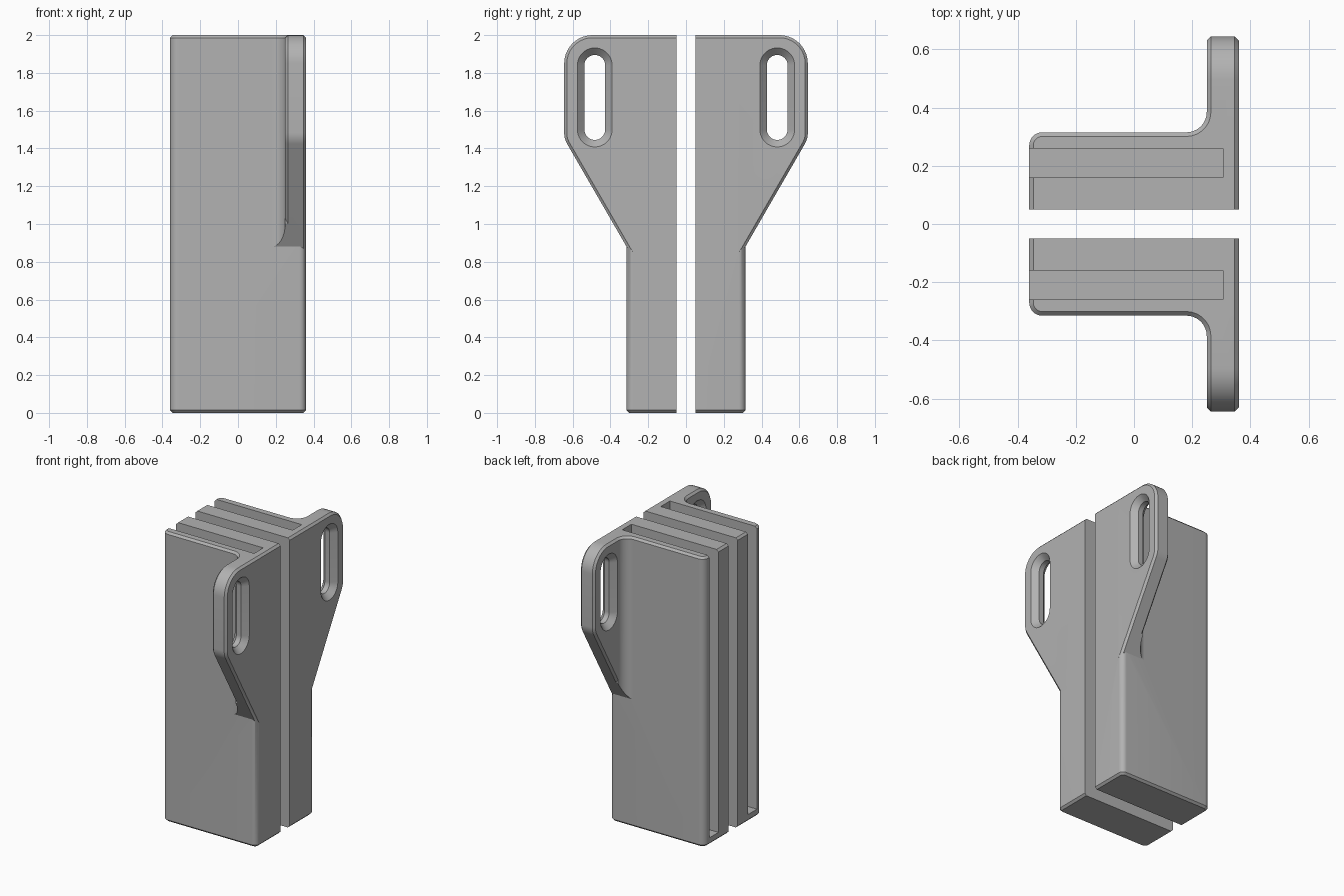
import bpy, bmesh, math
from mathutils import Vector, Matrix

if "Cube" in bpy.data.objects:
    bpy.data.objects.remove(bpy.data.objects["Cube"])

grey = bpy.data.materials.new("plain grey")
grey.diffuse_color = (0.445, 0.445, 0.445, 1)
grey.use_nodes = True
grey.node_tree.nodes["Principled BSDF"].inputs["Base Color"].default_value = grey.diffuse_color


def ring(corners, d=0.0, n=10):
    """Rounded convex outline; corners are (u, v, radius, edge inset factor), counter-clockwise."""
    m = len(corners)
    P = [Vector(c[:2]) for c in corners]
    dirs = [(P[(i + 1) % m] - P[i]).normalized() for i in range(m)]
    norm = [Vector((-e.y, e.x)) for e in dirs]
    out = []
    for i in range(m):
        a, b = dirs[i - 1], dirs[i]
        da, db = d * corners[i - 1][3], d * corners[i][3]
        cross = a.x * b.y - a.y * b.x
        # corner of the two shifted edges
        q1, q2 = P[i] + norm[i - 1] * da, P[i] + norm[i] * db
        w = q2 - q1
        p = q1 + a * ((w.x * b.y - w.y * b.x) / cross)
        r = corners[i][2]
        if r <= 0:
            out.append(p)
            continue
        r -= d
        th = math.atan2(cross, a.dot(b))
        c = p - a * r * math.tan(th / 2) + norm[i - 1] * r
        for k in range(n + 1):
            t, v = th * k / n, -norm[i - 1] * r
            out.append(c + Vector((v.x * math.cos(t) - v.y * math.sin(t),
                                   v.x * math.sin(t) + v.y * math.cos(t))))
    # drop points that coincide where two arcs meet
    return [p for i, p in enumerate(out) if (p - out[i - 1]).length > 1e-4]


def loft(name, rings, side):
    """Solid through matching rings, on the given side of y = 0."""
    bm = bmesh.new()
    loops = [[bm.verts.new((x, y * side, z)) for x, y, z in r] for r in rings]
    n = len(loops[0])
    for A, B in zip(loops, loops[1:]):
        for i in range(n):
            j = (i + 1) % n
            bm.faces.new((A[i], A[j], B[j], B[i]))
    bm.faces.new(loops[0])
    bm.faces.new(loops[-1])
    bmesh.ops.recalc_face_normals(bm, faces=bm.faces[:])
    if bm.calc_volume(signed=True) < 0:
        bmesh.ops.reverse_faces(bm, faces=bm.faces[:])
    me = bpy.data.meshes.new(name)
    bm.to_mesh(me)
    bm.free()
    ob = bpy.data.objects.new(name, me)
    bpy.context.scene.collection.objects.link(ob)
    me.materials.append(grey)
    return ob


def volume(me):
    bm = bmesh.new()
    bm.from_mesh(me)
    v = bm.calc_volume()
    bm.free()
    return v


def combine(base, other, op):
    """Boolean with a volume check; tries the next solver if the result is not sound."""
    v0, v1 = volume(base.data), volume(other.data)
    for solver in ('EXACT', 'MANIFOLD', 'FLOAT'):
        mod = base.modifiers.new("combine", 'BOOLEAN')
        mod.operation, mod.solver, mod.object = op, solver, other
        bpy.context.view_layer.update()
        dg = bpy.context.evaluated_depsgraph_get()
        me = bpy.data.meshes.new_from_object(base.evaluated_get(dg), depsgraph=dg)
        base.modifiers.remove(mod)
        v = volume(me) if len(me.polygons) else 0
        sound = (v0 * 0.999 < v < (v0 + v1) * 1.001) if op == 'UNION' \
            else (v0 - v1) * 0.999 < v < v0 * 0.9999
        if sound:
            base.data = me
            bpy.data.objects.remove(other)
            return
    if op == 'DIFFERENCE':
        bpy.data.objects.remove(other)


C = 0.014                                   # small edge chamfer
BODY = [(-0.36, 0.05, 0, 0), (0.36, 0.05, 0, 1),
        (0.36, 0.315, 0.035, 1), (-0.36, 0.315, 0.045, 1)]
EAR = [(0.10, 2.0, 0, 1), (0.10, 0.82, 0, 1), (0.28, 0.82, 0, 1),
       (0.645, 1.451, 0.12, 1), (0.645, 2.0, 0.15, 1)]
HOLE = [(0.428, 1.445, 0.055, 1), (0.538, 1.445, 0.055, 1),
        (0.538, 1.895, 0.055, 1), (0.428, 1.895, 0.055, 1)]
GROOVE = [(-0.5, 0.16, 0, 1), (0.305, 0.16, 0, 1),
          (0.305, 0.26, 0, 1), (-0.5, 0.26, 0, 1)]


def flat(pts, z):
    return [(p.x, p.y, z) for p in pts]


def upright(pts, x):
    return [(x, p.x, p.y) for p in pts]


def fillet_ring(r):
    """Concave wedge between body and ear."""
    arc = [Vector((0.18 + r * math.sin(t), 0.385 - r * math.cos(t)))
           for t in (math.pi / 2 * k / 12 for k in range(13))]
    return arc + [Vector((0.30, 0.385)), Vector((0.30, 0.28)), Vector((0.18, 0.28))]


def make_half(name, side):
    # main block with chamfered top and bottom
    half = loft(name, [flat(ring(BODY, d), z) for d, z in
                       ((C, 0), (0, C), (0, 2 - C), (C, 2))], side)
    # mounting ear with chamfered rim
    ear = loft("ear", [upright(ring(EAR, d), x) for d, x in
                       ((C, 0.25), (0, 0.25 + C), (0, 0.36 - C), (C, 0.36))], side)
    combine(half, ear, 'UNION')
    # fillet whose underside follows the sloping edge of the ear
    low = [(p.x, p.y, 0.8805 + (p.y - 0.315) * 1.729) for p in fillet_ring(0.07)]
    fillet = loft("fillet", [low, flat(fillet_ring(0.07), 2 - C),
                             flat(fillet_ring(0.07 + C), 2)], side)
    combine(half, fillet, 'UNION')
    # long groove, open at the top and the left
    combine(half, loft("groove", [flat(ring(GROOVE), z) for z in (0.05, 2.2)], side),
            'DIFFERENCE')
    # screw slot, countersunk on both faces
    slot = loft("slot", [upright(ring(HOLE, d), x) for d, x in
                         ((-0.047, 0.24), (0, 0.287), (0, 0.323), (-0.047, 0.37))], side)
    combine(half, slot, 'DIFFERENCE')
    return half


for name, side in (("front_bracket", -1), ("back_bracket", 1)):
    make_half(name, side)

# smooth the rounded parts, keep chamfers and corners sharp
for ob in bpy.context.scene.objects:
    for o in bpy.context.scene.objects:
        o.select_set(o == ob)
    bpy.context.view_layer.objects.active = ob
    bpy.ops.object.shade_smooth_by_angle(angle=math.radians(25))
